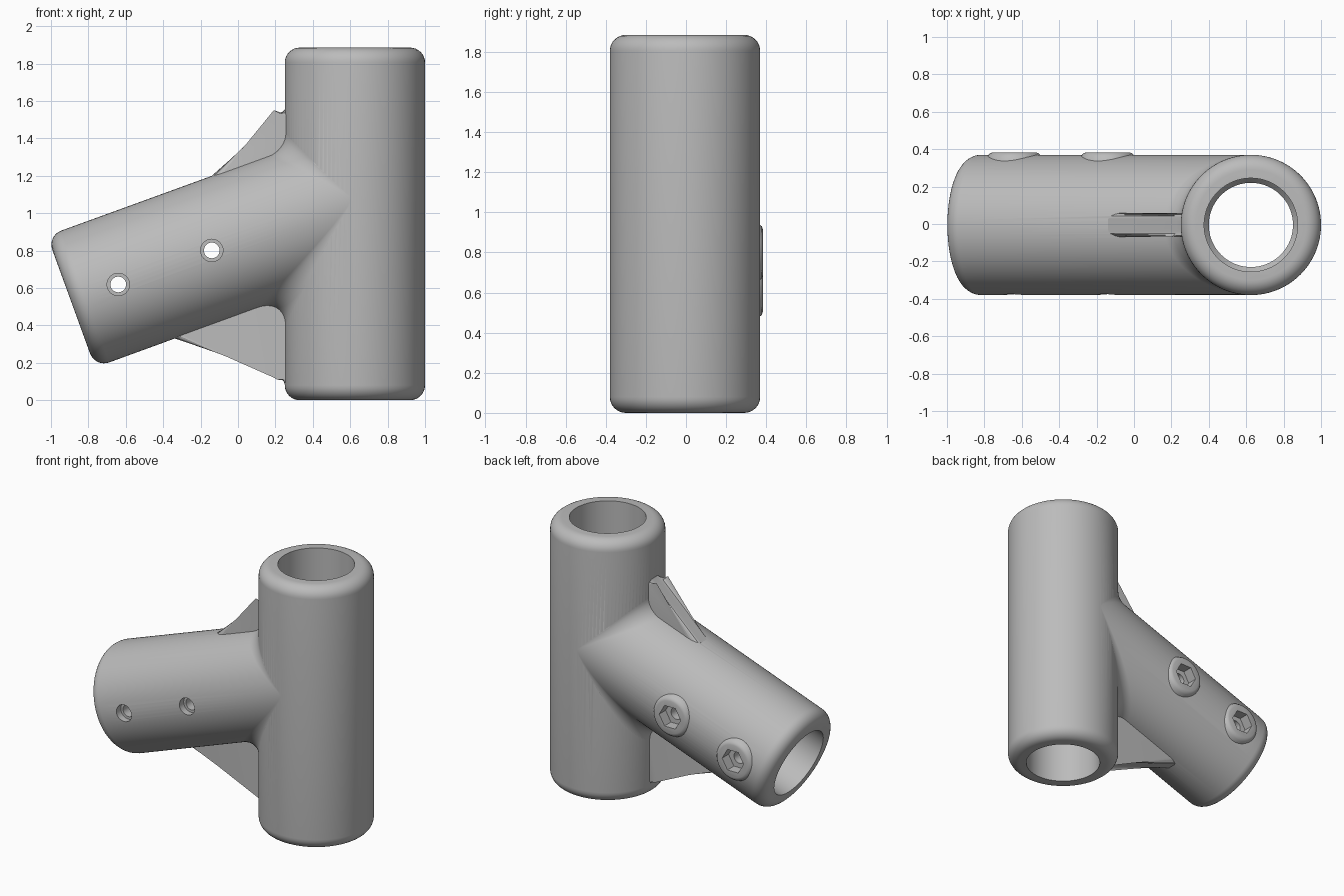
import bpy, bmesh, math
from mathutils import Matrix, Vector

if "Cube" in bpy.data.objects:
    bpy.data.objects.remove(bpy.data.objects["Cube"], do_unlink=True)

R, BORE, ROUND, CY = 0.375, 0.25, 0.08, -0.005
POST_X, HEIGHT, SEG = 0.625, 1.885, 96
SLOPE = math.radians(20)
AXIS = Vector((math.cos(SLOPE), 0, math.sin(SLOPE)))
UP = Vector((-math.sin(SLOPE), 0, math.cos(SLOPE)))
END = Vector((-0.892, CY, 0.527))          # centre of the branch mouth

grey = bpy.data.materials.new("plain grey")
grey.use_nodes = True
grey.diffuse_color = (0.5, 0.5, 0.5, 1)
grey.node_tree.nodes["Principled BSDF"].inputs["Base Color"].default_value = (0.5, 0.5, 0.5, 1)


def finish(name, bm):
    bmesh.ops.recalc_face_normals(bm, faces=bm.faces)
    mesh = bpy.data.meshes.new(name)
    bm.to_mesh(mesh)
    bm.free()
    mesh.materials.append(grey)
    obj = bpy.data.objects.new(name, mesh)
    bpy.context.collection.objects.link(obj)
    return obj


def skin(bm, rings):
    """Join rings of vertices with quads."""
    for a, b in zip(rings, rings[1:]):
        n = len(a)
        for i in range(n):
            j = (i + 1) % n
            bm.faces.new((a[i], a[j], b[j], b[i]))


def lathe(name, profile, origin, direction, seg=SEG):
    """Solid of revolution from (radius, height) points."""
    bm = bmesh.new()
    turn = Vector(direction).to_track_quat('Z', 'Y').to_matrix().to_4x4()
    place = Matrix.Translation(origin) @ turn
    angles = [2 * math.pi * i / seg for i in range(seg)]
    rings = [[bm.verts.new(place @ Vector((r * math.cos(a), r * math.sin(a), h)))
              for a in angles] for r, h in profile]
    skin(bm, rings)
    bm.faces.new(rings[0])
    bm.faces.new(rings[-1])
    return finish(name, bm)


def rounded_rim(steps=8):
    """Quarter-round profile from the end face to the side wall."""
    for i in range(steps + 1):
        a = math.pi / 2 * i / steps
        yield R - ROUND + ROUND * math.sin(a), ROUND - ROUND * math.cos(a)


def branch_tube():
    """Sloping tube whose inner end flares into the upright one."""
    bm = bmesh.new()
    angles = [2 * math.pi * i / SEG for i in range(SEG)]

    def around(r, t, a):
        return END + AXIS * t + UP * (r * math.cos(a)) + Vector((0, r * math.sin(a), 0))

    rings = [[bm.verts.new(around(r, t, a)) for a in angles] for r, t in rounded_rim()]
    r = R - 0.0005
    for step in range(11):
        ring = []
        for a in angles:
            c = math.cos(a)
            reach = (0.09 if c > 0 else 0.15) * abs(c) ** 1.5
            gap = max(0.02, reach) * (1 - math.sin(math.pi / 2 * step / 9)) if step < 10 else -0.02
            side = r * math.sin(a)
            x = POST_X - math.sqrt(R * R - side * side) - gap
            t = (x - around(r, 0, a).x) / AXIS.x
            p = around(r, t, a)
            d = max(0, min(reach, reach - gap))
            p.z += math.copysign(reach - math.sqrt(max(0, reach * reach - d * d)), c)
            ring.append(bm.verts.new(p))
        rings.append(ring)
    skin(bm, rings)
    bm.faces.new(rings[0])
    hub = bm.verts.new((POST_X - 0.05, CY, 1.06))
    for i in range(SEG):
        bm.faces.new((rings[-1][i], rings[-1][(i + 1) % SEG], hub))
    return finish("branch_tube", bm)


def rib(name, outline, half, soft):
    """Gusset plate in the xz plane with softened rims."""
    bm = bmesh.new()
    front = [bm.verts.new((x, CY - half, z)) for x, z in outline]
    back = [bm.verts.new((x, CY + half, z)) for x, z in outline]
    skin(bm, [front, back])
    bm.faces.new(front)
    bm.faces.new(back)
    rims = [e for e in bm.edges if abs(e.verts[0].co.y - e.verts[1].co.y) < 1e-5]
    bmesh.ops.bevel(bm, geom=rims, offset=soft, segments=5, profile=0.5,
                    affect='EDGES', clamp_overlap=True)
    return finish(name, bm)


def combine(base, other, operation):
    bpy.context.view_layer.objects.active = base
    mod = base.modifiers.new(operation, 'BOOLEAN')
    mod.operation, mod.solver, mod.object = operation, 'EXACT', other
    bpy.ops.object.modifier_apply(modifier=mod.name)
    bpy.data.objects.remove(other, do_unlink=True)


# Upright tube
rim = list(rounded_rim())
body = lathe("pipe_joint", rim + [(r, HEIGHT - h) for r, h in reversed(rim)],
             (POST_X, CY, 0), (0, 0, 1))

# Branch and gussets
solids = [
    branch_tube(),
    rib("upper_rib", [(-0.14, 1.2), (0.225, 1.52), (0.25, 1.555), (0.33, 1.56),
                      (0.33, 1.1), (0, 1.0)], 0.065, 0.045),
    rib("lower_rib", [(-0.34, 0.33), (0.2, 0.15), (0.235, 0.13), (0.25, 0.085),
                      (0.33, 0.085), (0.33, 0.7), (-0.2, 0.5)], 0.055, 0.03),
]

# Nut bosses on the back, with bolt holes, counterbores and hex pockets
cutters = []
for t in (0.268, 0.80):
    spot = END + AXIS * t
    spot.y = 0
    solids.append(lathe("nut_boss", [(0.17, 0.28), (0.152, 0.34), (0.142, 0.364),
                                     (0.13, 0.378), (0.115, 0.383)], spot, (0, 1, 0), 48))
    cutters += [
        lathe("bolt_hole", [(0.042, -0.5), (0.042, 0.5)], spot, (0, 1, 0), 32),
        lathe("counterbore", [(0.06, -0.5), (0.06, -0.33)], spot, (0, 1, 0), 32),
        lathe("hex_pocket", [(0.085, 0.31), (0.085, 0.5)], spot, (0, 1, 0), 6),
    ]

# Bores, the upright one with a stop ring halfway
mid, lip = HEIGHT / 2, 0.225
cutters += [
    lathe("upright_bore", [(BORE, -0.1), (BORE, mid - 0.06), (lip, mid - 0.03),
                           (lip, mid + 0.03), (BORE, mid + 0.06), (BORE, HEIGHT + 0.1)],
          (POST_X, CY, 0), (0, 0, 1)),
    lathe("branch_bore", [(BORE, -0.1), (BORE, 1.12)], END, AXIS),
]

for part in solids:
    combine(body, part, 'UNION')
for cutter in cutters:
    combine(body, cutter, 'DIFFERENCE')

# Smooth shading with crisp rims
bpy.ops.object.select_all(action='DESELECT')
body.select_set(True)
bpy.context.view_layer.objects.active = body
bpy.ops.object.shade_smooth_by_angle(angle=math.radians(32))
